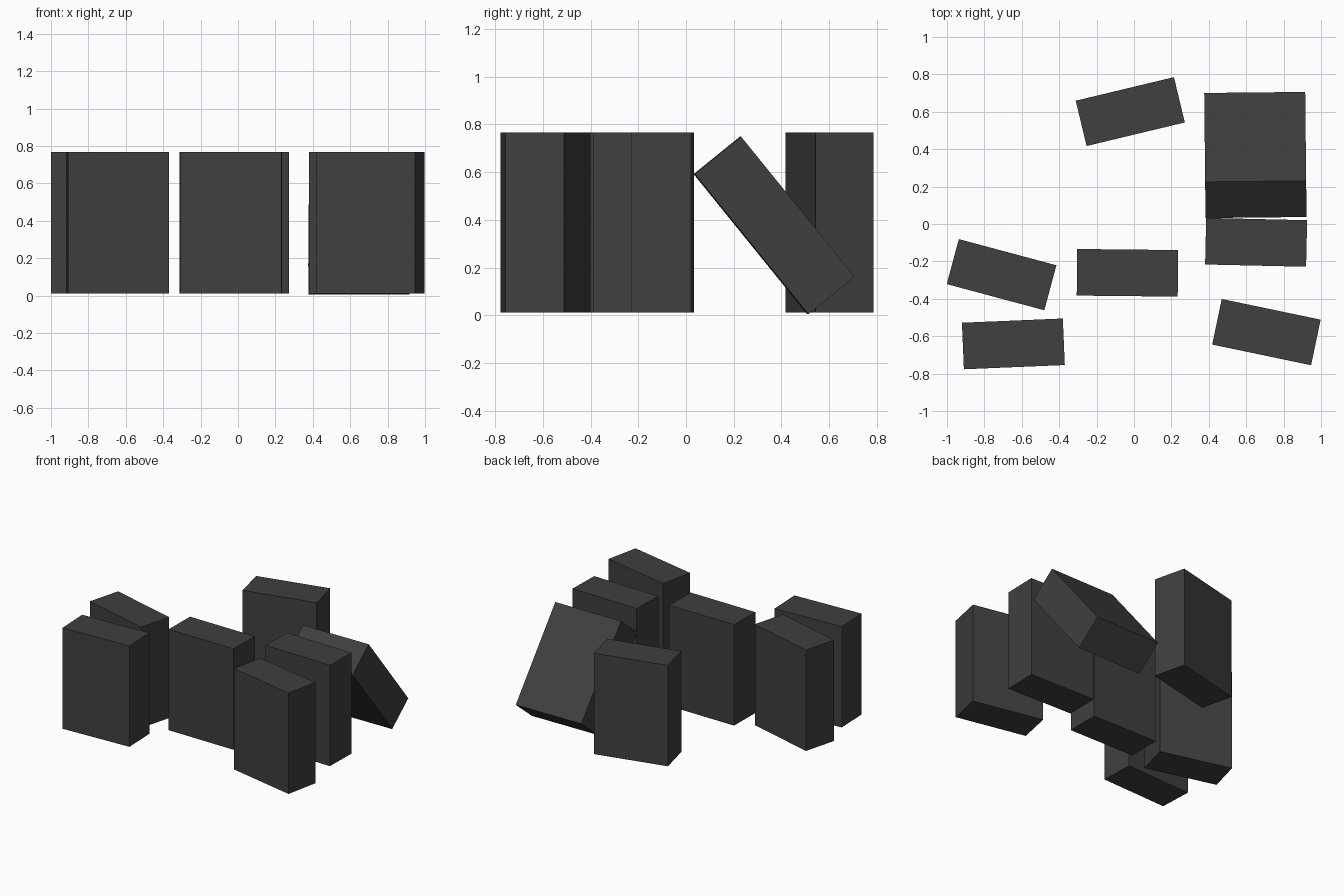
import bpy
from math import radians
from mathutils import Euler, Matrix, Vector

cube = bpy.data.objects.get("Cube")
if cube:
    bpy.data.objects.remove(cube, do_unlink=True)

# One dark charcoal colour for every block
charcoal = bpy.data.materials.new("charcoal")
charcoal.use_nodes = True
colour = (0.05, 0.05, 0.05, 1)
charcoal.diffuse_color = colour
charcoal.node_tree.nodes["Principled BSDF"].inputs["Base Color"].default_value = colour

WIDTH, DEPTH, HEIGHT = 0.54, 0.249, 0.755
STAND_Z = 0.012 + HEIGHT / 2


def block(name, x, y, yaw, z=STAND_Z, tilt=0):
    """Add a slab turned by yaw and leaned back by tilt, in degrees."""
    bpy.ops.mesh.primitive_cube_add(size=1)
    obj = bpy.context.object
    obj.name = name
    obj.data.name = name
    obj.data.transform(Matrix.Diagonal(Vector((WIDTH, DEPTH, HEIGHT, 1))))
    obj.location = (x, y, z)
    obj.rotation_euler = Euler((radians(tilt), 0, radians(yaw)))
    obj.data.materials.append(charcoal)
    return obj


# Upright blocks
block("back_block", -0.02, 0.601, 13.5)
block("right_rear_block", -0.708, -0.271, -15)
block("right_front_block", -0.645, -0.641, 2.4)
block("middle_block", -0.035, -0.261, -0.6)
block("left_rear_block", 0.653, -0.098, -1.3)
block("left_front_block", 0.708, -0.578, -11.8)

# Toppled block resting against the one in front of it
block("leaning_block", 0.649, 0.369, 0.6, z=0.377, tilt=39)
